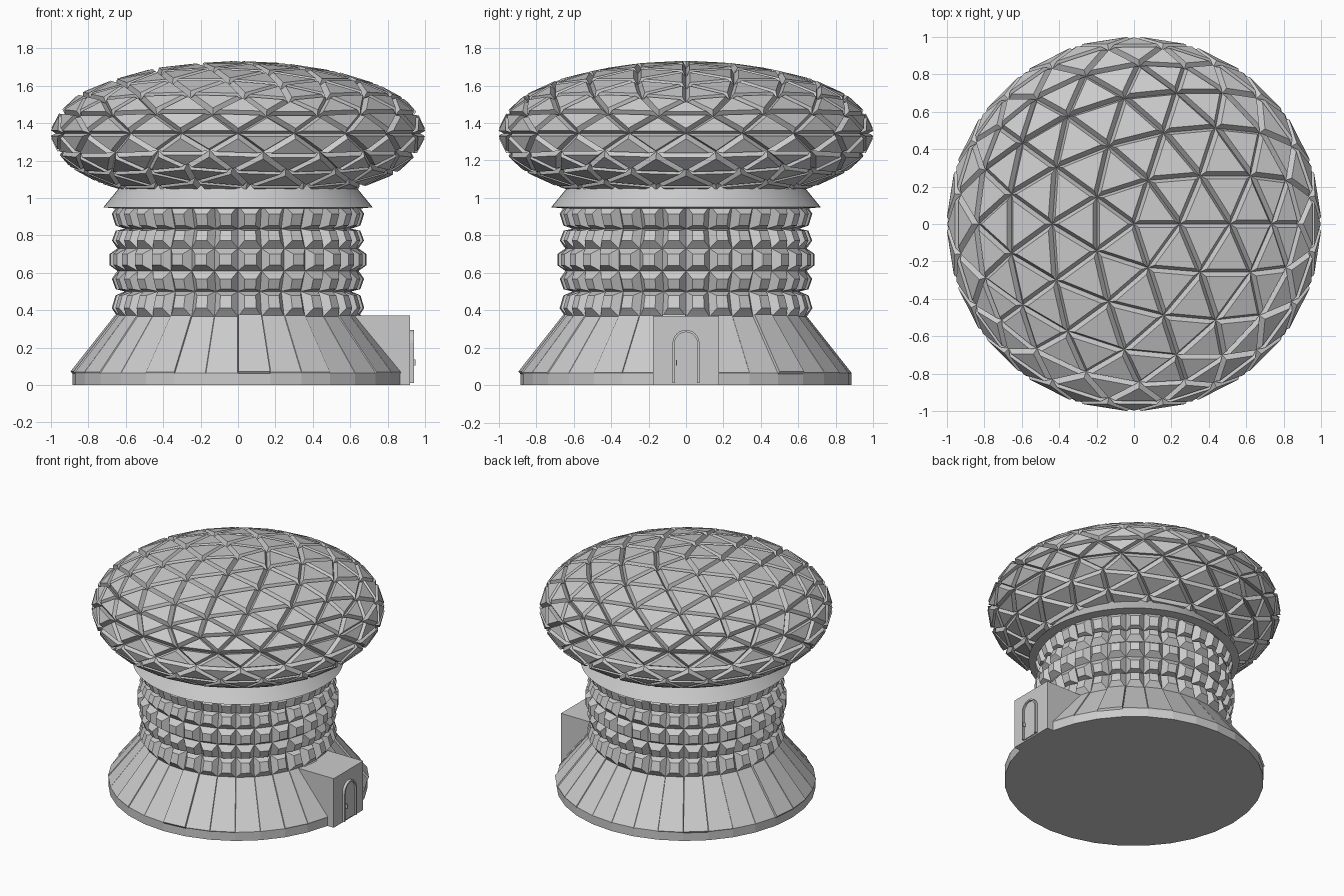
import bpy, bmesh, math, random
from mathutils import Vector

if "Cube" in bpy.data.objects:
    bpy.data.objects.remove(bpy.data.objects["Cube"])

random.seed(4)
N = 32


def finish(bm, name):
    bmesh.ops.recalc_face_normals(bm, faces=bm.faces[:])
    me = bpy.data.meshes.new(name)
    bm.to_mesh(me)
    bm.free()
    ob = bpy.data.objects.new(name, me)
    bpy.context.collection.objects.link(ob)
    return ob


def lathe(profile, n):
    """Rings of n sides through (radius, z) points, capped; returns bmesh and rows of side faces."""
    bm = bmesh.new()
    rings = [[bm.verts.new((r * math.cos(2 * math.pi * i / n), r * math.sin(2 * math.pi * i / n), z))
              for i in range(n)] for r, z in profile]
    rows = [[bm.faces.new((a[i], a[(i + 1) % n], b[(i + 1) % n], b[i])) for i in range(n)]
            for a, b in zip(rings, rings[1:])]
    bm.faces.new(rings[0][::-1])
    bm.faces.new(rings[-1])
    bm.normal_update()
    return bm, rows


def stud(bm, face, scale, depth):
    """Raise one face into a tapered block."""
    new = bmesh.ops.extrude_discrete_faces(bm, faces=[face])["faces"][0]
    c, nrm = new.calc_center_median(), face.normal.copy() if face.is_valid else new.normal.copy()
    new.normal_update()
    nrm = new.normal.copy()
    for v in new.verts:
        v.co = c + (v.co - c) * scale + nrm * depth


def box(name, lo, hi):
    bm = bmesh.new()
    bmesh.ops.create_cube(bm, size=1)
    for v in bm.verts:
        v.co = Vector([(l + h) / 2 + c * (h - l) for l, h, c in zip(lo, hi, v.co)])
    return finish(bm, name)


# Flared base with slightly uneven wall panels
bm, rows = lathe([(0.885, 0), (0.885, 0.06), (0.64, 0.37)], N)
for f in rows[1]:
    stud(bm, f, 0.98, random.choice((0.003, 0.008, 0.016)))
finish(bm, "flared_base")

# Studded column, every cell raised to a blunt stud
bm, rows = lathe([(0.645, 0.365), (0.605, 0.5), (0.645, 0.61), (0.645, 0.73),
                  (0.605, 0.835), (0.645, 0.96)], N)
for row in rows:
    for f in row:
        stud(bm, f, 0.5, 0.045)
finish(bm, "studded_column")

# Smooth collar under the dome
bm, rows = lathe([(0.62, 0.94), (0.72, 0.95), (0.63, 1.06), (0.6, 1.1)], 64)
finish(bm, "collar")
bpy.context.view_layer.objects.active = bpy.data.objects["collar"]
bpy.data.objects["collar"].select_set(True)
bpy.ops.object.shade_smooth_by_angle(angle=math.radians(20))

# Flattened geodesic dome with raised triangular panels
bm = bmesh.new()
bmesh.ops.create_icosphere(bm, subdivisions=3, radius=1)
for v in bm.verts:
    v.co = Vector((v.co.x * 0.975, v.co.y * 0.975, v.co.z * 0.355 + 1.345))
bm.normal_update()
for f in bm.faces[:]:
    stud(bm, f, 0.78, 0.033)
finish(bm, "geodesic_dome")

# Entrance block
box("entrance_block", (0.5, -0.175, 0), (0.92, 0.175, 0.37))


def arch(w, top, steps=12):
    pts = [(-w, 0.01)]
    pts += [(-w * math.cos(math.pi * i / steps), top - w + w * math.sin(math.pi * i / steps))
            for i in range(steps + 1)]
    return pts + [(w, 0.01)]


# Arched door frame and door
bm = bmesh.new()
outer, inner = arch(0.072, 0.295), arch(0.06, 0.283)
vs = [[bm.verts.new((x, y, z)) for y, z in pts]
      for pts, x in ((outer, 0.915), (outer, 0.94), (inner, 0.94), (inner, 0.915))]
for k in range(4):
    a, b = vs[k], vs[(k + 1) % 4]
    for i in range(len(a) - 1):
        bm.faces.new((a[i], a[i + 1], b[i + 1], b[i]))
bm.faces.new([r[0] for r in vs])
bm.faces.new([r[-1] for r in vs])
finish(bm, "door_frame")

bm = bmesh.new()
f = bm.faces.new([bm.verts.new((0.915, y, z)) for y, z in inner])
ext = bmesh.ops.extrude_face_region(bm, geom=[f])["geom"]
bmesh.ops.translate(bm, verts=[g for g in ext if isinstance(g, bmesh.types.BMVert)], vec=(0.012, 0, 0))
finish(bm, "door")

# Door handle
box("door_handle", (0.92, -0.053, 0.105), (0.95, -0.047, 0.135))
